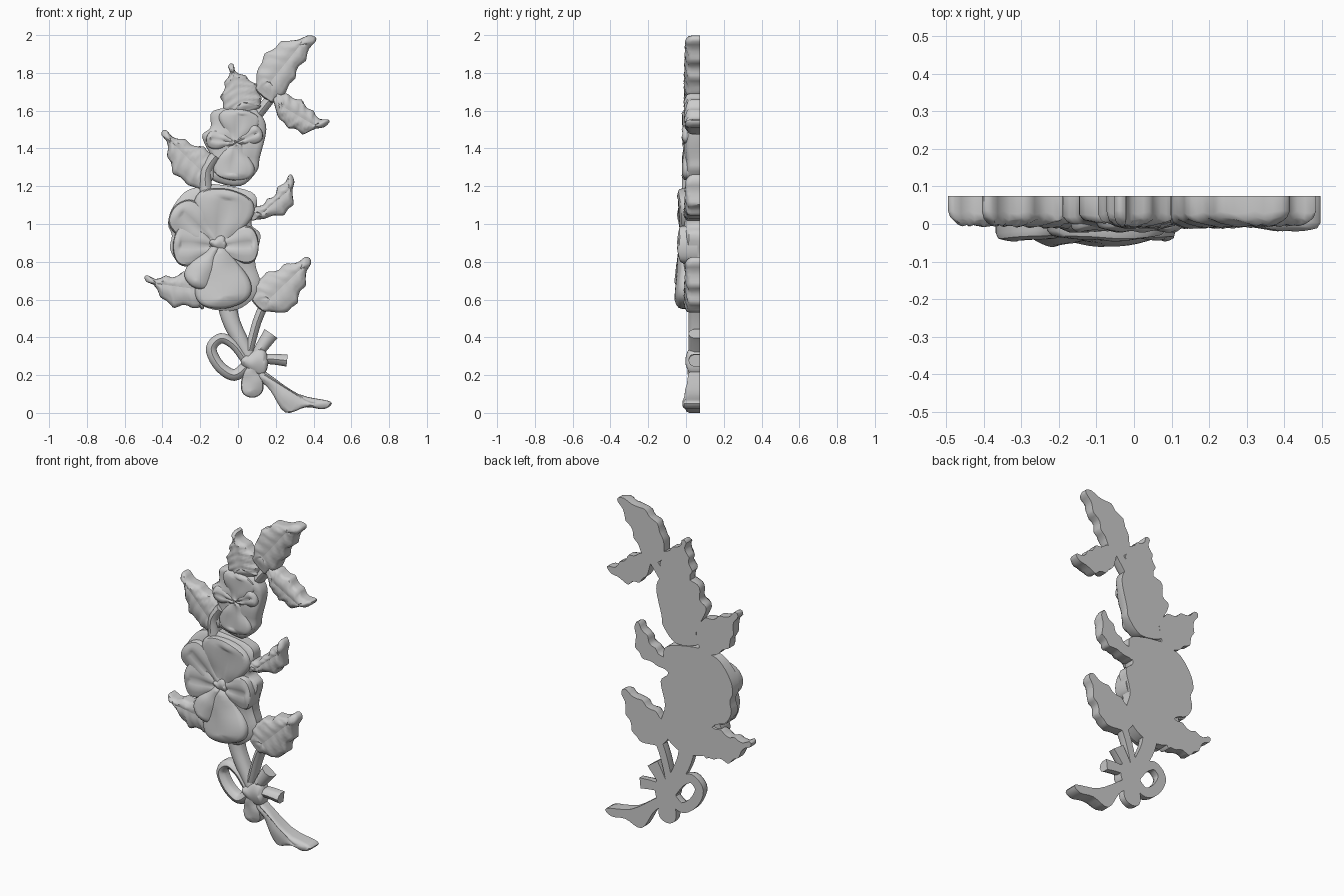
import bpy, bmesh, math
from mathutils import Vector as V

if "Cube" in bpy.data.objects:
    bpy.data.objects.remove(bpy.data.objects["Cube"])

BACK = 0.075


def spline(pts, n=4, closed=True):
    # Catmull-Rom smoothing of a point list
    P = [V(p) for p in pts]
    m, out = len(P), []
    for i in range(m if closed else m - 1):
        if closed:
            p0, p1, p2, p3 = P[i - 1], P[i], P[(i + 1) % m], P[(i + 2) % m]
        else:
            p0, p1, p2, p3 = P[max(i - 1, 0)], P[i], P[i + 1], P[min(i + 2, m - 1)]
        for k in range(n):
            t = k / n
            out.append(p1 + ((p2 - p0) * t + (2 * p0 - 5 * p1 + 4 * p2 - p3) * t * t
                             + (3 * p1 - p0 - 3 * p2 + p3) * t ** 3) * 0.5)
    return out if closed else out + [P[-1]]


def finish(name, bm):
    bmesh.ops.remove_doubles(bm, verts=bm.verts, dist=0.0004)
    bmesh.ops.recalc_face_normals(bm, faces=bm.faces)
    me = bpy.data.meshes.new(name)
    bm.to_mesh(me)
    bm.free()
    ob = bpy.data.objects.new(name, me)
    bpy.context.collection.objects.link(ob)
    bpy.ops.object.select_all(action='DESELECT')
    ob.select_set(True)
    bpy.context.view_layer.objects.active = ob
    bpy.ops.object.shade_smooth_by_angle(angle=math.radians(45))


def bridge(bm, rows):
    n = len(rows[0])
    for r0, r1 in zip(rows, rows[1:]):
        for i in range(n):
            j = (i + 1) % n
            bm.faces.new((r0[i], r0[j], r1[j], r1[i]))


def relief(name, pts, a, b, edge, rise, groove=0.0, veins=0, amp=0.0, radial=False, back=BACK, n=4):
    # flat-backed carving: outline rings close in on the spine a-b while rising
    a, b = V(a), V(b)
    ab, mid = b - a, (a + b) / 2
    outline = spline(pts, n)
    bm = bmesh.new()
    rings = [[bm.verts.new((p.x, back, p.y)) for p in outline]]
    bm.faces.new(rings[0])
    for t in (0, .08, .22, .4, .6, .8, 1):
        ring = []
        for p in outline:
            raw = (p - a).dot(ab) / ab.length_squared
            q = p.lerp(a + ab * min(1, max(0, raw)), t)
            s = min(1.2, max(-.2, (q - a).dot(ab) / ab.length_squared))
            d = p - mid
            ph = veins * math.atan2(d.y, d.x) if radial else veins * math.tau * (raw - .25 * t)
            y = edge[0] + (edge[1] - edge[0]) * s - rise * (1 - (1 - t) ** 2)
            y += groove * max(0, t - .6) / .4 + amp * math.sin(ph) * (1 - t) * (.5 + t)
            y += .012 if t == 0 else 0
            ring.append(bm.verts.new((q.x, min(y, back - .01), q.y)))
        rings.append(ring)
    bridge(bm, rings)
    finish(name, bm)


def strip(name, path, w0, w1, front=.012):
    # ribbon or stem with a rounded front, half width running w0 to w1
    P = spline(path, 5, False)
    prof = [(-1, BACK), (-1, front + .03), (-.7, front + .01), (0, front),
            (.7, front + .01), (1, front + .03), (1, BACK)]
    bm = bmesh.new()
    rows = []
    for i, p in enumerate(P):
        d = P[min(i + 1, len(P) - 1)] - P[max(i - 1, 0)]
        w = V((-d.y, d.x)).normalized() * (w0 + (w1 - w0) * i / (len(P) - 1))
        rows.append([bm.verts.new((p.x + w.x * u, y, p.y + w.y * u)) for u, y in prof])
    bridge(bm, rows)
    bm.faces.new(rows[0])
    bm.faces.new(rows[-1])
    finish(name, bm)


def leaf(name, a, b, left, right, teeth=.009):
    # serrated leaf: four half widths per side, narrowing to the tip b
    a, b = V(a), V(b)
    d = b - a
    nrm = V((-d.y, d.x)).normalized()

    def side(ws, sign):
        prof = spline([(i / 4, w) for i, w in enumerate(list(ws) + [0])], 3, False)[:-1]
        return [a + d * (p.x + (.02 if i % 3 == 2 else 0))
                + nrm * sign * (p.y + teeth * (0, -.6, 1)[i % 3] * (i > 1)) for i, p in enumerate(prof)]

    def spine(k, s):
        return a + d * s + nrm * (left[k] - right[k]) * .5
    relief(name, side(left, 1) + [b] + side(right, -1)[::-1], spine(1, .2), spine(3, .8),
           (.012, .018), .026, .007, 4, .008, n=2)


def petal(name, c, deg, length, w, edge, rise, groove=.008, back=.06):
    # broad rounded petal growing from c at an angle
    u = V((math.cos(math.radians(deg)), math.sin(math.radians(deg))))
    v, c = V((-u.y, u.x)), V(c)
    half = [(0, .25), (.3, .65), (.65, 1), (.9, .8)]
    pts = [c + u * s * length + v * k * w for s, k in half] + [c + u * length]
    pts += [c + u * s * length - v * k * w for s, k in half[::-1]]
    relief(name, pts, c + u * .12 * length, c + u * .8 * length, edge, rise, groove, 4, .006, True, back)


# large blossom: body, petals, centre
relief("blossom_body", [(-.28, 1.17), (-.19, 1.2), (-.11, 1.21), (.07, 1.17), (.1, 1.1), (.07, 1.0),
    (.12, .94), (.09, .8), (.12, .67), (.04, .57), (-.06, .54), (-.2, .58), (-.23, .75),
    (-.32, .8), (-.36, .87), (-.35, .94), (-.37, 1.0), (-.35, 1.08)],
    (-.11, .8), (-.11, .98), (0, 0), .02, .01, 7, .01, True)
for side, deg, length, w in [("top", 80, .31, .16), ("upper_left", 137, .31, .1), ("left", 178, .235, .11),
                             ("right", 4, .22, .1), ("fold", -122, .25, .08), ("bottom", -82, .33, .15)]:
    petal("blossom_petal_" + side, (-.11, .88), deg, length, w, (-.012, -.03), .03 if deg < -50 else .015,
          0 if deg < -50 else .012)
petal("blossom_centre", (-.15, .9), 0, .09, .04, (-.02, -.02), .016, 0)

# smaller blossom above
relief("bud_body", [(-.13, 1.6), (.06, 1.62), (.12, 1.58), (.15, 1.5), (.115, 1.35), (.1, 1.28), (.01, 1.2),
    (-.14, 1.235), (-.12, 1.31), (-.19, 1.46), (-.145, 1.51)], (-.02, 1.34), (0, 1.53), (.01, .01), .022, .008, 6, .008, True)
for side, deg, length, w in [("top", 82, .18, .11), ("left", 172, .16, .05), ("right", 25, .15, .05),
                             ("bottom", -95, .2, .11)]:
    petal("bud_petal_" + side, (-.01, 1.43), deg, length, w, (0, -.005), .018)

# leaves
leaf("leaf_lower_left", (-.16, .64), (-.495, .72), (.09, .095, .115, .055), (.06, .095, .05, .015))
leaf("leaf_middle_right", (.05, 1.04), (.285, 1.26), (.03, 0, -.015, 0), (.03, .08, .125, .095))
leaf("leaf_lower_right", (.11, .555), (.38, .82), (.05, .11, .085, .05), (.02, .12, .105, .065))
leaf("leaf_upper_left", (-.15, 1.22), (-.4, 1.495), (.06, .095, .1, .045), (.03, .11, .08, .035))
leaf("leaf_small_top", (.04, 1.59), (-.04, 1.85), (.07, .105, .085, .035), (.08, .1, .09, .03))
leaf("leaf_tip", (.15, 1.66), (.41, 1.99), (.07, .135, .145, .1), (.03, .055, .035, .025))
leaf("leaf_hanging", (.19, 1.68), (.485, 1.54), (.015, .035, .03, 0), (.015, .1, .115, .1))

# stems
strip("main_stem", [(-.06, .6), (-.03, .47), (.09, .24)], .055, .035)
strip("leaf_stem", [(.15, .6), (.1, .48), (.06, .33)], .025, .022)
strip("upper_stem", [(.2, 1.7), (.08, 1.55)], .025, .03, .008)
strip("upper_left_stem", [(-.12, 1.36), (-.17, 1.28), (-.17, 1.17)], .028, .035, -.022)

# bow: loops, knot and ribbon ends
strip("bow_loop_left", [(.04, .28), (-.02, .36), (-.09, .395), (-.142, .34), (-.1, .25), (-.02, .2), (.05, .25)],
      .025, .032)
strip("ribbon_end_up", [(.08, .27), (.12, .34), (.175, .42)], .022, .042)
strip("ribbon_end_right", [(.08, .27), (.16, .285), (.26, .277)], .022, .032)
petal("bow_loop_bottom", (.07, .29), -88, .21, .06, (.02, .03), .015, 0, BACK)
petal("bow_knot", (.02, .27), 0, .14, .07, (.02, .02), .022, 0, BACK)
relief("ribbon_tail", [(.09, .25), (.15, .215), (.32, .1), (.49, .06), (.455, .02), (.36, .03), (.25, .002),
    (.17, .12), (.1, .19)], (.14, .2), (.38, .05), (.03, 0), .02, .006, 2, .005)
